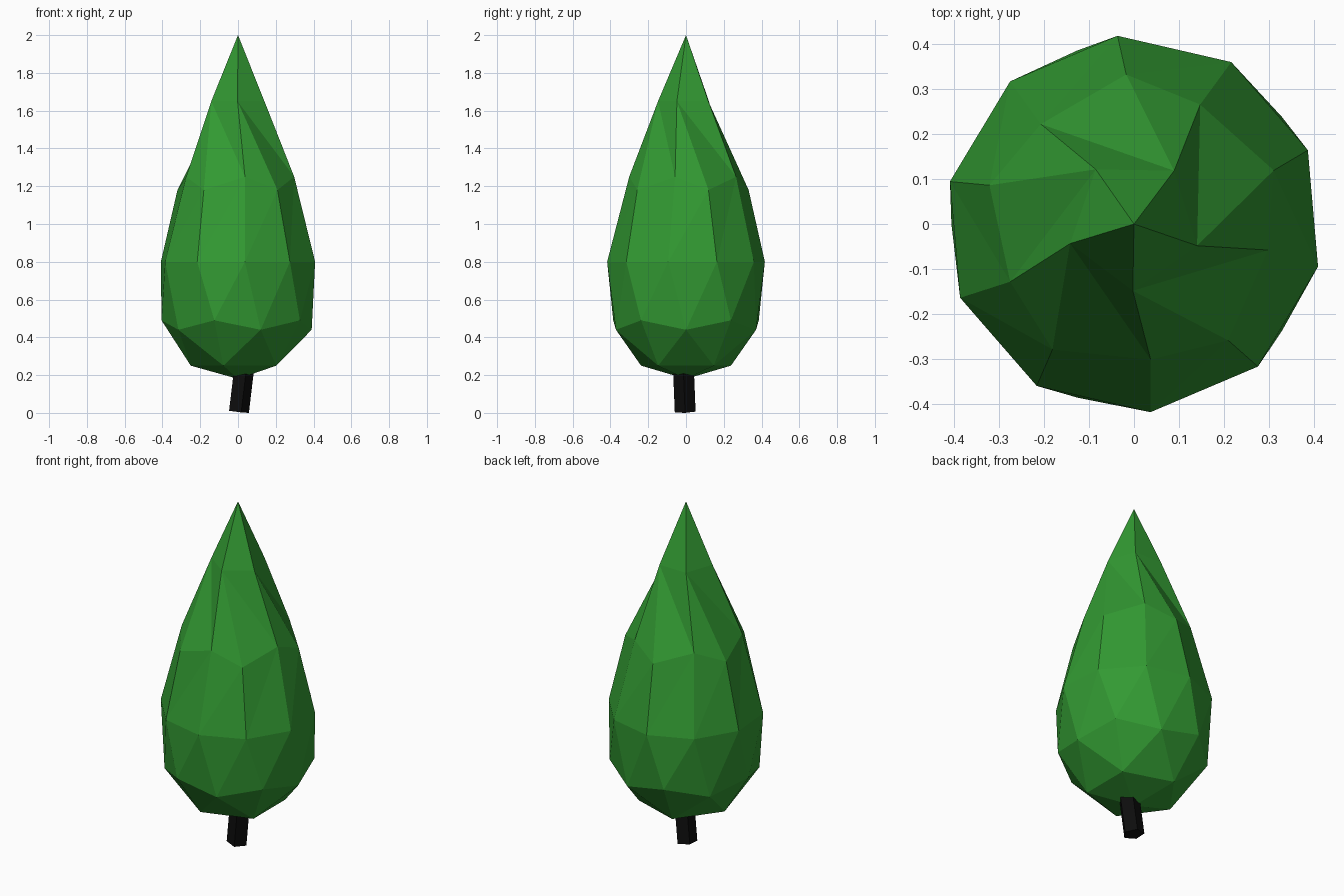
import bpy, bmesh, math
from mathutils import Matrix, Vector

if "Cube" in bpy.data.objects:
    bpy.data.objects.remove(bpy.data.objects["Cube"])


def material(name, rgb):
    m = bpy.data.materials.new(name)
    m.diffuse_color = (*rgb, 1)
    m.use_nodes = True
    m.node_tree.nodes["Principled BSDF"].inputs["Base Color"].default_value = m.diffuse_color
    return m


def make_object(name, bm, mat):
    mesh = bpy.data.meshes.new(name)
    bm.to_mesh(mesh)
    bm.free()
    mesh.materials.append(mat)
    obj = bpy.data.objects.new(name, mesh)
    bpy.context.collection.objects.link(obj)
    return obj


leaf_green = material("leaf green", (0.032, 0.32, 0.032))
bark_black = material("bark black", (0.004, 0.004, 0.004))

# Foliage: low-poly icosphere, each ring reshaped into a twisted teardrop
# unit-sphere height: (height, radius, twist in degrees)
RINGS = {
    1.0: (2.0, 0.0, 0),
    0.851: (1.65, 0.148, -19),
    0.526: (1.25, 0.303, 25),
    0.447: (1.18, 0.332, 21),
    0.0: (0.8, 0.419, 5),
    -0.447: (0.49, 0.405, 0),
    -0.526: (0.44, 0.39, 0),
    -0.851: (0.25, 0.25, 0),
    -1.0: (0.18, 0.0, 0),
}
bm = bmesh.new()
bmesh.ops.create_icosphere(bm, subdivisions=2, radius=1)
for v in bm.verts:
    z, r, twist = RINGS[min(RINGS, key=lambda k: abs(k - v.co.z))]
    a = math.atan2(v.co.y, v.co.x) + math.radians(twist)
    v.co = (r * math.cos(a), r * math.sin(a), z)
make_object("foliage", bm, leaf_green)

# Trunk: slightly leaning five-sided post
bm = bmesh.new()
bottom, top = Vector((0, -0.004, 0.007)), Vector((0.035, -0.016, 0.3))
axis = top - bottom
tilt = axis.to_track_quat('Z', 'Y').to_matrix().to_4x4()
# first side corner points along +x
turn = Matrix.Rotation(math.radians(-90), 4, 'Z')
bmesh.ops.create_cone(bm, cap_ends=True, segments=5, radius1=0.058, radius2=0.058,
                      depth=axis.length,
                      matrix=Matrix.Translation((bottom + top) / 2) @ tilt @ turn)
# stand the lowest corner on the ground
lowest = min(v.co.z for v in bm.verts)
bmesh.ops.translate(bm, verts=bm.verts[:], vec=(0, 0, -lowest))
make_object("trunk", bm, bark_black)
